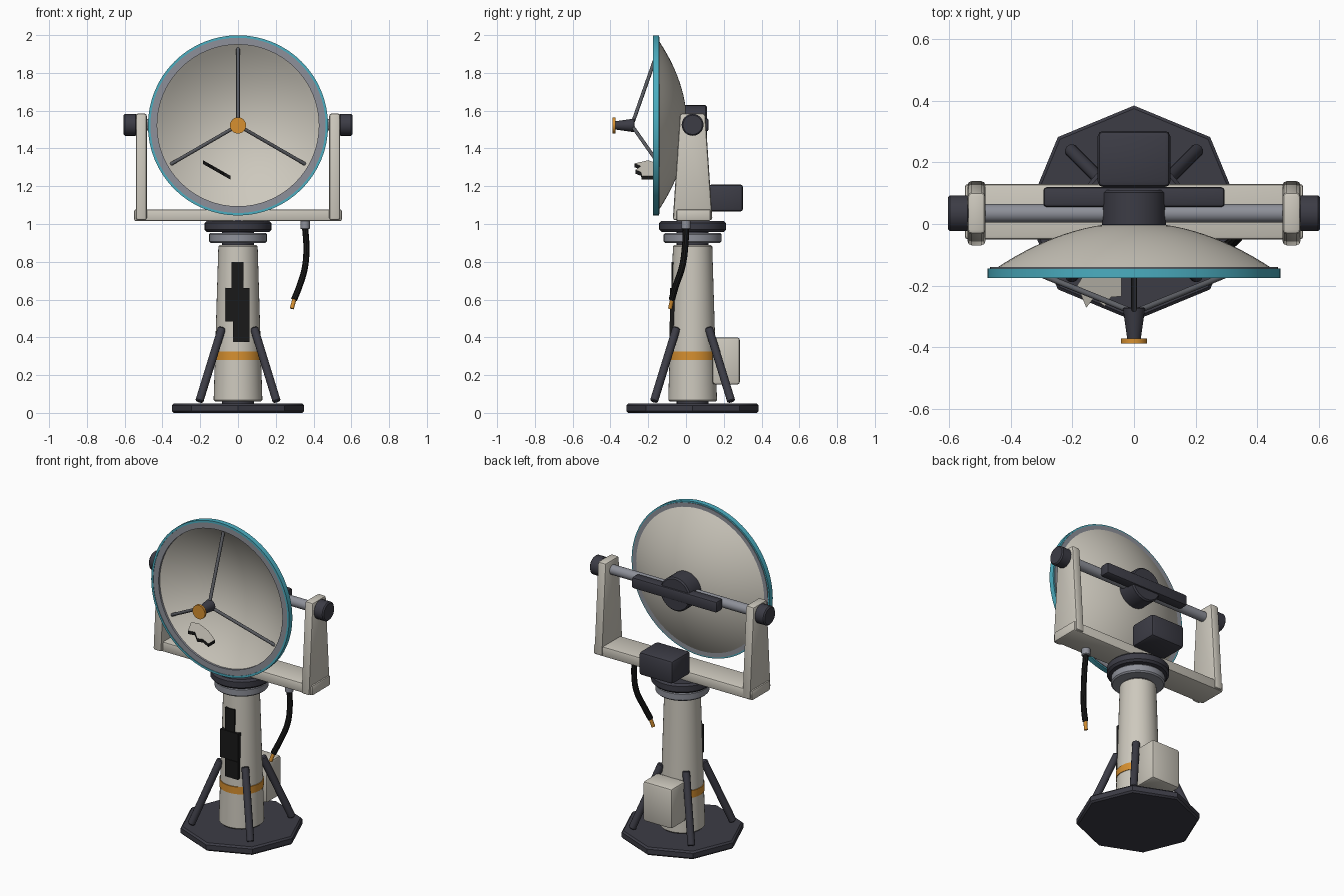
import bpy, bmesh, math
from mathutils import Vector, Matrix

if "Cube" in bpy.data.objects:
    bpy.data.objects.remove(bpy.data.objects["Cube"], do_unlink=True)


def material(name, r, g, b):
    m = bpy.data.materials.new(name)
    m.use_nodes = True
    m.diffuse_color = (r, g, b, 1)
    bsdf = next(n for n in m.node_tree.nodes if n.type == 'BSDF_PRINCIPLED')
    bsdf.inputs["Base Color"].default_value = (r, g, b, 1)
    return m


CREAM = material("warm white paint", 0.61, 0.58, 0.51)
DARK = material("charcoal metal", 0.045, 0.045, 0.06)
GREY = material("grey steel", 0.27, 0.28, 0.32)
STRUT = material("dark steel", 0.11, 0.115, 0.13)
TEAL = material("teal trim", 0.07, 0.42, 0.53)
ORANGE = material("orange accent", 0.68, 0.28, 0.03)
BLACK = material("scorched black", 0.01, 0.01, 0.01)


def smooth(ob):
    bpy.ops.object.select_all(action='DESELECT')
    ob.select_set(True)
    bpy.context.view_layer.objects.active = ob
    bpy.ops.object.shade_smooth_by_angle(angle=math.radians(33))


def finish(name, bm, *mats):
    bmesh.ops.recalc_face_normals(bm, faces=bm.faces[:])
    mesh = bpy.data.meshes.new(name)
    bm.to_mesh(mesh)
    bm.free()
    for m in mats:
        mesh.materials.append(m)
    ob = bpy.data.objects.new(name, mesh)
    bpy.context.collection.objects.link(ob)
    smooth(ob)


def box(name, lo, hi, mat, bevel=0.0, taper=1.0):
    """Box between two corners; taper narrows the top along y."""
    lo, hi = Vector(lo), Vector(hi)
    mid, scale = (lo + hi) / 2, Matrix.Diagonal(hi - lo)
    bm = bmesh.new()
    bmesh.ops.create_cube(bm, size=1)
    for v in bm.verts:
        if v.co.z > 0:
            v.co.y *= taper
        v.co = mid + scale @ v.co
    if bevel:
        bmesh.ops.bevel(bm, geom=bm.edges[:], offset=bevel, segments=2,
                        profile=0.5, affect='EDGES')
    finish(name, bm, mat)


def lathe(name, profile, mat, origin, axis=(0, 0, 1), steps=48):
    """Spin (radius, height) points about an axis through origin."""
    bm = bmesh.new()
    vs = [bm.verts.new((r, 0, h)) for r, h in profile]
    es = [bm.edges.new(pair) for pair in zip(vs, vs[1:])]
    bmesh.ops.spin(bm, geom=vs + es, cent=(0, 0, 0), axis=(0, 0, 1),
                   angle=math.tau, steps=steps)
    bmesh.ops.remove_doubles(bm, verts=bm.verts[:], dist=1e-5)
    turn = Vector(axis).to_track_quat('Z', 'Y').to_matrix().to_4x4()
    bm.transform(Matrix.Translation(origin) @ turn)
    finish(name, bm, mat)


def rod(name, a, b, r1, mat, r2=None, steps=24, bevel=0.0):
    """Solid cylinder or cone from a to b with chamfered ends."""
    a, b = Vector(a), Vector(b)
    r2 = r1 if r2 is None else r2
    n = (b - a).length
    if bevel:
        side = [(r1 - bevel, 0), (r1, bevel), (r2, n - bevel), (r2 - bevel, n)]
    else:
        side = [(r1, 0), (r2, n)]
    lathe(name, [(0, 0)] + side + [(0, n)], mat, a, b - a, steps)


YC = 0.035    # pedestal and tilt axis
ZC = 1.522    # dish centre height

# Pedestal
rod("base_plate", (0, YC, 0), (0, YC, 0.05), 0.35, DARK, steps=8, bevel=0.01)
rod("column", (0, YC, 0.06), (0, YC, 0.89), 0.129, CREAM, 0.104, 40, 0.008)
rod("column_core", (0, YC, 0.04), (0, YC, 1.02), 0.085, DARK)
rod("column_band", (0, YC, 0.28), (0, YC, 0.325), 0.126, ORANGE, steps=40)
rod("lower_collar", (0, YC, 0.9), (0, YC, 0.953), 0.153, GREY, steps=40, bevel=0.008)
rod("turntable", (0, YC, 0.958), (0, YC, 1.017), 0.177, DARK, steps=40, bevel=0.012)

# Four diagonal braces
for sx, lr in ((1, "left"), (-1, "right")):
    for sy, fb in ((1, "rear"), (-1, "front")):
        rod(f"{fb}_{lr}_brace", (sx * 0.205, YC + sy * 0.205, 0.06),
            (sx * 0.085, YC + sy * 0.085, 0.45), 0.022, DARK, steps=12, bevel=0.005)

# Stepped burn patch on the column
for i, (x0, x1, z0, z1, y) in enumerate(((-0.035, 0.03, 0.66, 0.80, -0.078),
                                         (-0.065, 0.06, 0.485, 0.66, -0.084),
                                         (-0.027, 0.06, 0.375, 0.485, -0.088))):
    box(f"burn_patch_{i + 1}", (x0, y, z0), (x1, y + 0.028, z1), BLACK)

# Equipment boxes
box("junction_box", (-0.1, 0.14, 0.15), (0.1, 0.285, 0.4), CREAM, 0.014)
box("motor_housing", (-0.118, 0.12, 1.065), (0.118, 0.303, 1.21), DARK, 0.018)

# Yoke and tilt axle
box("yoke_crossbar", (-0.55, -0.05, 1.015), (0.55, 0.13, 1.078), CREAM, 0.01)
for s, lr in ((1, "left"), (-1, "right")):
    xs = sorted((s * 0.483, s * 0.541))
    box(f"{lr}_yoke_arm", (xs[0], -0.07, 1.02), (xs[1], 0.14, 1.585), CREAM, 0.013, 0.64)
    rod(f"{lr}_tilt_knob", (s * 0.535, YC, 1.525), (s * 0.605, YC, 1.525),
        0.058, DARK, bevel=0.007)
rod("tilt_axle", (-0.5, YC, 1.525), (0.5, YC, 1.525), 0.03, GREY)
rod("dish_hub", (0, -0.01, 1.525), (0, 0.11, 1.525), 0.104, DARK, steps=40, bevel=0.008)
box("dish_back_bar", (-0.295, 0.055, 1.49), (0.295, 0.12, 1.56), DARK, 0.012)

# Dish shell, rim and coloured trim
N = 14
outer = [(0.45 * i / N, 0.005 - 0.15 * (i / N) ** 2) for i in range(N + 1)]
inner = [(0.43 * i / N, -0.012 - 0.15 * (i / N) ** 2) for i in range(N, -1, -1)]
centre, back = (0, 0, ZC), (0, 1, 0)
lathe("dish_bowl", outer + inner, CREAM, centre, back, 64)


def ring(name, r0, r1, y0, y1, mat):
    lathe(name, [(r0, y0), (r1, y0), (r1, y1), (r0, y1), (r0, y0)], mat, centre, back, 64)


ring("dish_rim", 0.428, 0.468, -0.173, -0.14, GREY)
ring("dish_trim", 0.464, 0.477, -0.176, -0.144, TEAL)

# Feed horn on a tripod
for i, deg in enumerate((90, 210, 330)):
    d = Vector((math.cos(math.radians(deg)), 0, math.sin(math.radians(deg))))
    rod(f"feed_strut_{i + 1}", Vector((0, -0.28, ZC)) + d * 0.02,
        Vector((0, -0.143, ZC)) + d * 0.41, 0.0095, STRUT, steps=12)
rod("feed_horn", (0, -0.376, ZC), (0, -0.272, ZC), 0.022, DARK, 0.036, bevel=0.003)
rod("feed_cap", (0, -0.388, ZC), (0, -0.373, ZC), 0.043, ORANGE, steps=32)

# Torn panel fragment: pale faces, black broken edge
outline = [(-0.185, -0.20), (-0.155, -0.272), (-0.13, -0.24), (-0.095, -0.268),
           (-0.075, -0.238), (-0.04, -0.235), (-0.04, -0.17), (-0.10, -0.15),
           (-0.16, -0.16)]
bm = bmesh.new()
sheet = bm.faces.new([bm.verts.new((x, y, 1.235 - 0.57 * (x + 0.04)))
                      for x, y in outline])
lift = bmesh.ops.extrude_face_region(bm, geom=[sheet], use_keep_orig=True)
for v in lift["geom"]:
    if isinstance(v, bmesh.types.BMVert):
        v.co.z += 0.02
for f in bm.faces:
    f.material_index = 0 if len(f.verts) > 4 else 1
finish("torn_panel", bm, CREAM, BLACK)

# Loose cable hanging from the crossbar
rod("cable_socket", (0.355, 0, 0.973), (0.355, 0, 1.02), 0.025, GREY, bevel=0.004)
path = [(0.355, 0, 0.985), (0.362, -0.005, 0.88), (0.355, -0.02, 0.775),
        (0.325, -0.055, 0.67), (0.297, -0.075, 0.6)]
curve = bpy.data.curves.new("loose_cable", 'CURVE')
curve.dimensions = '3D'
curve.bevel_depth = 0.017
curve.bevel_resolution = 3
curve.use_fill_caps = True
spline = curve.splines.new('BEZIER')
spline.bezier_points.add(len(path) - 1)
for p, co in zip(spline.bezier_points, path):
    p.co = co
    p.handle_left_type = p.handle_right_type = 'AUTO'
curve.materials.append(BLACK)
cable = bpy.data.objects.new("loose_cable", curve)
bpy.context.collection.objects.link(cable)
bpy.ops.object.select_all(action='DESELECT')
cable.select_set(True)
bpy.context.view_layer.objects.active = cable
bpy.ops.object.convert(target='MESH')
smooth(bpy.context.view_layer.objects.active)
rod("cable_tip", (0.299, -0.073, 0.605), (0.285, -0.084, 0.552), 0.011, ORANGE, steps=12)
